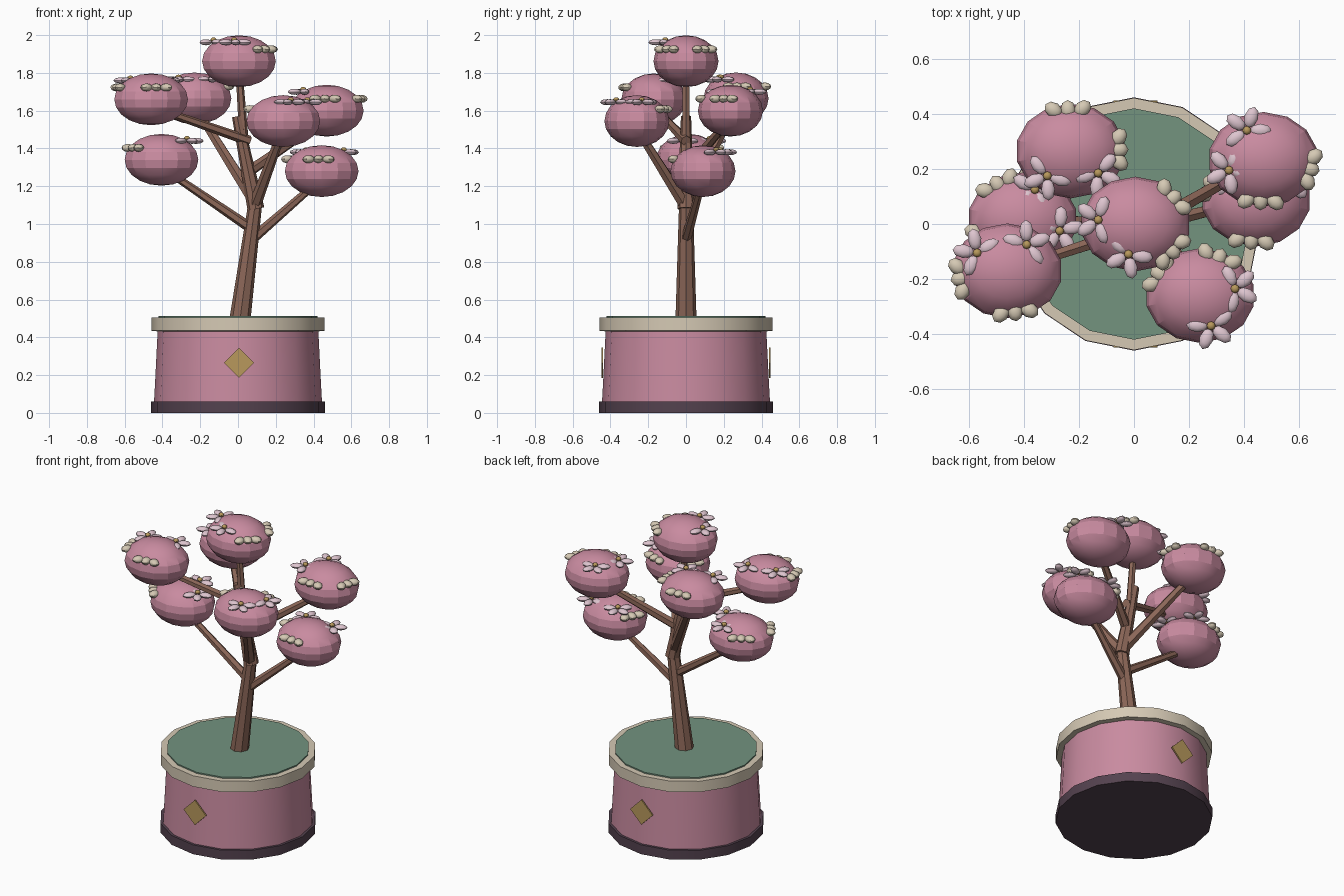
import bpy, bmesh, math
from mathutils import Vector, Matrix

if "Cube" in bpy.data.objects:
    bpy.data.objects.remove(bpy.data.objects["Cube"], do_unlink=True)


def material(name, rgb):
    lin = [((c / 255 + 0.055) / 1.055) ** 2.4 for c in rgb] + [1.0]
    m = bpy.data.materials.new(name)
    m.use_nodes = True
    m.diffuse_color = lin
    m.node_tree.nodes["Principled BSDF"].inputs["Base Color"].default_value = lin
    return m


PINK = material("dusty_pink", (201, 139, 160))
CREAM = material("cream", (213, 201, 180))
GREEN = material("moss_green", (115, 147, 127))
PLUM = material("dark_plum", (84, 66, 79))
BROWN = material("bark_brown", (140, 103, 88))
GOLD = material("gold", (184, 153, 92))
PETAL = material("pale_petal", (222, 197, 207))


def finish(bm, name, mats, angle=None):
    bmesh.ops.recalc_face_normals(bm, faces=bm.faces)
    me = bpy.data.meshes.new(name)
    bm.to_mesh(me)
    bm.free()
    for m in mats:
        me.materials.append(m)
    ob = bpy.data.objects.new(name, me)
    bpy.context.collection.objects.link(ob)
    if angle:
        bpy.ops.object.select_all(action='DESELECT')
        ob.select_set(True)
        bpy.context.view_layer.objects.active = ob
        bpy.ops.object.shade_smooth_by_angle(angle=math.radians(angle))
    return ob


def lathe(name, profile, mat, n=16):
    """Closed solid spun from (radius, height) points, with a vertex facing the front."""
    bm = bmesh.new()
    rings = [[bm.verts.new((r * math.cos(2 * math.pi * i / n),
                            r * math.sin(2 * math.pi * i / n), z)) for i in range(n)]
             for r, z in profile]
    for a, b in zip(rings, rings[1:]):
        for i in range(n):
            j = (i + 1) % n
            bm.faces.new((a[i], a[j], b[j], b[i]))
    bm.faces.new(rings[0])
    bm.faces.new(rings[-1])
    return finish(bm, name, [mat], 30)


def limb(name, a, b, r1, r2, sides=8):
    """Tapered round limb from a to b."""
    a, b = Vector(a), Vector(b)
    d = b - a
    rot = d.to_track_quat('Z', 'Y').to_matrix().to_4x4()
    bm = bmesh.new()
    bmesh.ops.create_cone(bm, cap_ends=True, segments=sides, radius1=r1, radius2=r2,
                          depth=d.length, matrix=Matrix.Translation((a + b) / 2) @ rot)
    return finish(bm, name, [BROWN])


def ellipsoid(bm, centre, radii, turn=0.0, seg=8, rings=6, index=0):
    mat = (Matrix.Translation(centre) @ Matrix.Rotation(turn, 4, 'Z')
           @ Matrix.Diagonal((*radii, 1)))
    made = bmesh.ops.create_uvsphere(bm, u_segments=seg, v_segments=rings,
                                     radius=1, matrix=mat)
    for f in {f for v in made["verts"] for f in v.link_faces}:
        f.material_index = index


# Pot
lathe("pot_base", [(0.46, 0), (0.46, 0.06)], PLUM)
lathe("pot_body", [(0.445, 0.05), (0.437, 0.2), (0.425, 0.44)], PINK)
lathe("pot_rim", [(0.43, 0.432), (0.458, 0.435), (0.458, 0.505), (0.41, 0.505)], CREAM)
lathe("moss", [(0.42, 0.49), (0.42, 0.513)], GREEN)

# Diamond plates on the front and back
for side, label in ((-1, "front"), (1, "back")):
    bm = bmesh.new()
    bmesh.ops.create_cube(bm, size=1, matrix=Matrix.Translation((0.005, side * 0.444, 0.265))
                          @ Matrix.Rotation(math.pi / 4, 4, 'Y')
                          @ Matrix.Diagonal((0.113, 0.009, 0.113, 1)))
    finish(bm, label + "_diamond", [GOLD])

# Trunk in two leaning pieces
limb("lower_trunk", (0.01, 0, 0.49), (0.09, 0, 1.1), 0.056, 0.037)
limb("upper_trunk", (0.095, 0, 1.08), (-0.005, 0, 1.57), 0.045, 0.027)

# Crowns: name, centre, branch start, branch radius, flower spots, bud spots
CROWNS = [
    ("top", (0.005, 0, 1.862), (0.045, 0, 1.25), 0.028,
     [(-0.13, 0.015), (-0.02, -0.11)], [(0.15, 0.1), (0.14, -0.1)]),
    ("upper_right", (-0.46, -0.17, 1.66), (0.06, 0, 1.44), 0.028,
     [(-0.57, -0.105), (-0.39, -0.075)], [(-0.64, -0.2), (-0.43, -0.33)]),
    ("back_right", (-0.23, 0.265, 1.665), (0.08, 0, 1.13), 0.034,
     [(-0.315, 0.175), (-0.13, 0.185)], [(-0.24, 0.42), (-0.05, 0.27)]),
    ("lower_right", (-0.405, 0.015, 1.34), (0.08, 0, 0.97), 0.028,
     [(-0.27, -0.025), (-0.36, 0.125)], [(-0.5, 0.15), (-0.56, -0.07)]),
    ("front_left", (0.24, -0.26, 1.545), (0.085, 0, 1.09), 0.034,
     [(0.367, -0.235), (0.28, -0.37)], [(0.09, -0.18), (0.31, -0.12)]),
    ("back_left", (0.47, 0.235, 1.6), (0.06, 0, 1.28), 0.03,
     [(0.41, 0.34), (0.345, 0.195)], [(0.64, 0.2), (0.46, 0.08)]),
    ("lower_left", (0.443, 0.09, 1.28), (0.075, 0, 0.92), 0.028,
     [(0.56, 0.16), (0.36, 0.18)], [(0.425, -0.07), (0.31, 0.14)]),
]

for k, (name, c, start, br, flowers, buds) in enumerate(CROWNS):
    cx, cy, cz = c
    limb(name + "_branch", start, (cx, cy, cz - 0.04), br, br * 0.65, 6)

    # Flattened crown
    bm = bmesh.new()
    ellipsoid(bm, c, (0.2, 0.172, 0.137), 0, 14, 10)
    finish(bm, name + "_crown", [PINK], 20)

    # Flat five-petal flowers with gold centres
    bm = bmesh.new()
    for f, (x, y) in enumerate(flowers):
        for p in range(5):
            t = 2 * math.pi * p / 5 + 0.5 * k + 1.1 * f
            ellipsoid(bm, (x + 0.05 * math.cos(t), y + 0.05 * math.sin(t), cz + 0.1),
                      (0.04, 0.025, 0.016), t)
        ellipsoid(bm, (x, y, cz + 0.113), (0.016, 0.016, 0.013), 0, index=1)
    finish(bm, name + "_flowers", [PETAL, GOLD], 40)

    # Clusters of three buds following the crown's edge
    bm = bmesh.new()
    for x, y in buds:
        t0 = math.atan2((y - cy) / 0.172, (x - cx) / 0.2)
        for i in (-1, 0, 1):
            t = t0 + 0.29 * i
            k2 = 0.92 if i else 0.87
            ellipsoid(bm, (cx + 0.2 * k2 * math.cos(t), cy + 0.172 * k2 * math.sin(t),
                           cz + 0.063), (0.036, 0.028, 0.021), t + 0.6 * i)
    finish(bm, name + "_buds", [CREAM], 40)
